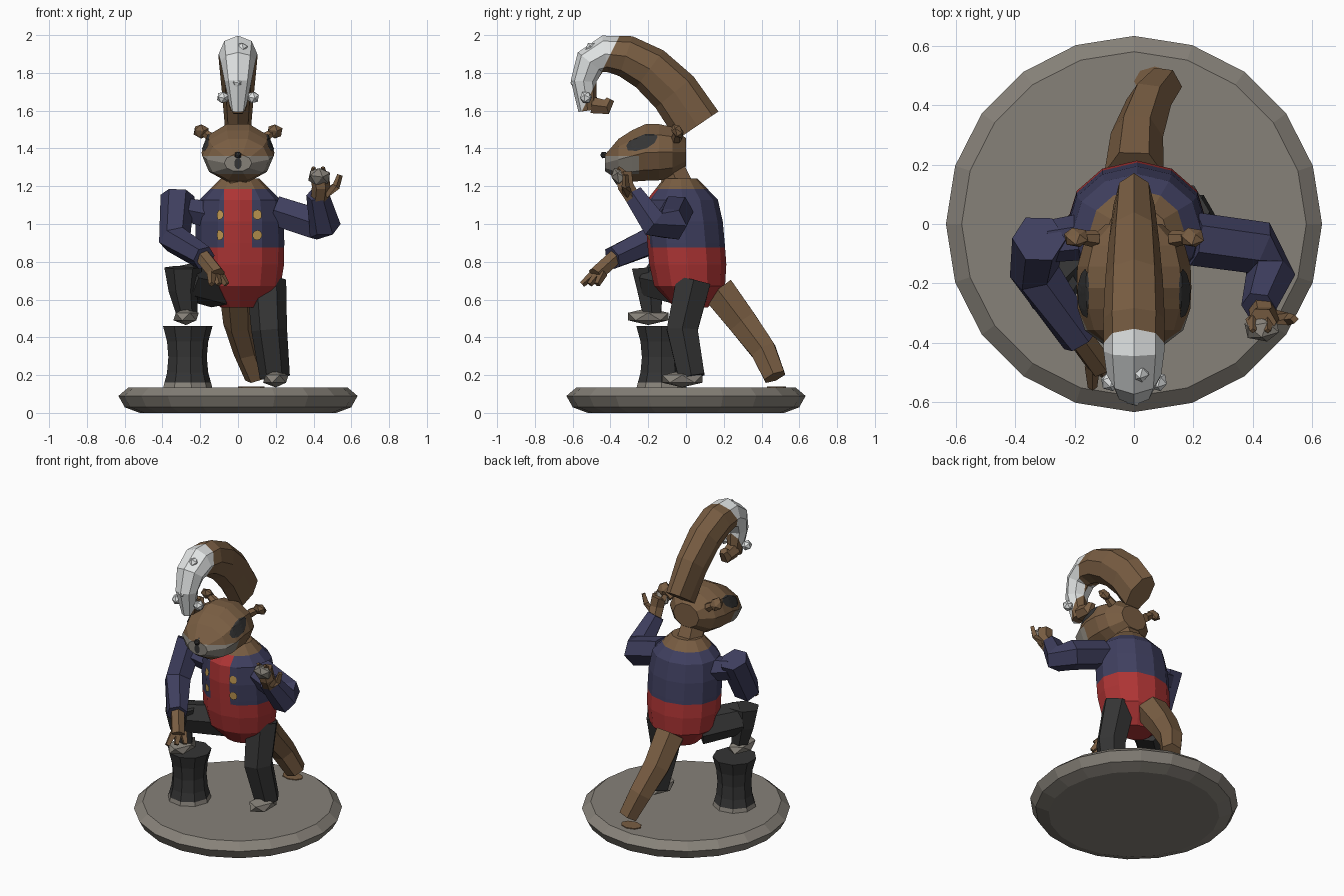
import bpy, bmesh, math
from mathutils import Vector, Matrix
from mathutils.bvhtree import BVHTree

if "Cube" in bpy.data.objects:
    bpy.data.objects.remove(bpy.data.objects["Cube"])

X, Y, Z = Vector((1, 0, 0)), Vector((0, 1, 0)), Vector((0, 0, 1))
COLOURS = {
    "brown": (.19, .11, .055), "red": (.42, .035, .035), "navy": (.05, .05, .115),
    "charcoal": (.035, .035, .035), "grey": (.24, .22, .19),
    "white": (.75, .77, .77), "gold": (.5, .3, .08),
}
NAMES = list(COLOURS)
MATERIALS = []
for colour_name, rgb in COLOURS.items():
    material = bpy.data.materials.new(colour_name)
    material.use_nodes = True
    material.diffuse_color = (*rgb, 1)
    shader = material.node_tree.nodes["Principled BSDF"]
    shader.inputs["Base Color"].default_value = (*rgb, 1)
    MATERIALS.append(material)


def finish(name, bm, colour):
    """Make the object; colour is a name or a rule giving a name per face centre."""
    bm.normal_update()
    mesh = bpy.data.meshes.new(name)
    for material in MATERIALS:
        mesh.materials.append(material)
    for face in bm.faces:
        chosen = colour if isinstance(colour, str) else colour(face.calc_center_median())
        face.material_index = NAMES.index(chosen)
    bm.to_mesh(mesh)
    bm.free()
    part = bpy.data.objects.new(name, mesh)
    bpy.context.collection.objects.link(part)
    return part


def loft(name, colour, rings, sides=8, axis=None, cuts=()):
    """Skin rings of (centre, width, depth); cuts are planes of (point, normal)."""
    bm = bmesh.new()
    centres = [Vector(ring[0]) for ring in rings]
    last = len(rings) - 1
    loops = []
    for i, (centre, width, depth) in enumerate(rings):
        along = axis or (centres[min(i + 1, last)] - centres[max(i - 1, 0)]).normalized()
        hint = Y if abs(along.x) > .8 else X
        across = (hint - along * hint.dot(along)).normalized()
        up = along.cross(across)
        angles = [math.tau * k / sides for k in range(sides)]
        loops.append([bm.verts.new(Vector(centre) + across * width * math.cos(a)
                                   + up * depth * math.sin(a)) for a in angles])
    for low, high in zip(loops, loops[1:]):
        for k in range(sides):
            bm.faces.new((low[k - 1], low[k], high[k], high[k - 1]))
    bm.faces.new(loops[0])
    bm.faces.new(loops[-1])
    for point, normal in cuts:
        everything = bm.verts[:] + bm.edges[:] + bm.faces[:]
        bmesh.ops.bisect_plane(bm, geom=everything, plane_co=point, plane_no=normal)
    bmesh.ops.recalc_face_normals(bm, faces=bm.faces)
    return finish(name, bm, colour)


def limb(name, colour, start, end, *points, sides=6):
    """Bent tube tapering from start to end radius, filled out at its joints."""
    points = [Vector(p) for p in points]
    rings = []
    for i, point in enumerate(points):
        radius = start + (end - start) * i / (len(points) - 1)
        if 0 < i < len(points) - 1:
            bend = (point - points[i - 1]).angle(points[i + 1] - point)
            radius /= max(.8, math.cos(bend / 2))
        rings.append((point, radius, radius))
    return loft(name, colour, rings, sides)


def blob(name, colour, centre, size, tilt=.6):
    """Faceted lump."""
    bm = bmesh.new()
    bmesh.ops.create_icosphere(bm, subdivisions=1, radius=1)
    bm.transform(Matrix.Translation(centre) @ Matrix.Rotation(tilt, 4, "X")
                 @ Matrix.Diagonal((*size, 1)))
    return finish(name, bm, colour)


def patch(name, colour, target, centre, direction, width, height, lift=.006, tilt=0):
    """Thin oval plate laid on the nearest surface of a part."""
    source = bmesh.new()
    source.from_mesh(target.data)
    tree = BVHTree.FromBMesh(source)
    source.free()
    turn = Matrix.Rotation(tilt, 3, "X")
    across = turn @ direction.cross(Z)
    up = turn @ Z
    bm = bmesh.new()
    bmesh.ops.create_circle(bm, cap_ends=True, cap_tris=True, segments=10, radius=1)
    bmesh.ops.subdivide_edges(bm, edges=bm.edges[:], cuts=2, use_grid_fill=True)
    for vert in bm.verts:
        flat = Vector(centre) + across * vert.co.x * width + up * vert.co.y * height
        vert.co = tree.find_nearest(flat)[0] - direction * lift
    bm.normal_update()
    if sum(face.normal.dot(direction) for face in bm.faces) > 0:
        bmesh.ops.reverse_faces(bm, faces=bm.faces[:])
    return finish(name, bm, colour)


# Stone base
loft("stone_base", "grey",
     [((0, 0, z), r, r) for z, r in ((0, .52), (.03, .6), (.09, .633), (.135, .58))],
     sides=20, axis=Z)


# Torso with jacket, shirt strip and bare neck
HEM, COLLAR, STRIP, CHEST = .875, 1.185, .075, -.03


def clothing(c):
    if c.z > COLLAR:
        return "brown"
    if c.z < HEM or (c.y < CHEST and abs(c.x) < STRIP):
        return "red"
    return "navy"


torso_rings = []
for i in range(7):
    t = (i / 3 - 1) * .95
    swell = math.sqrt(1 - t ** 4)
    torso_rings.append(((.01, -.03 * t, .9 + .36 * t), .235 * swell, .205 * swell))
torso = loft("torso", clothing, torso_rings, sides=12, axis=Z,
             cuts=[(Z * HEM, Z), (Z * COLLAR, Z), (X * STRIP, X), (-X * STRIP, X), (Y * CHEST, Y)])
limb("neck", "brown", .09, .08, (0, -.04, 1.2), (0, -.08, 1.3))

# Head with grey muzzle
LIP, CHIN, CHEEK = 1.36, 1.265, -.25


def fur(c):
    return "grey" if c.y < CHEEK and CHIN < c.z < LIP else "brown"


head_rings = []
for i in range(7):
    s = i * .31 - .91
    front = max(s, 0)
    swell = .193 * math.sqrt(1 - abs(s) ** 3)
    head_rings.append(((0, -.21 - .23 * s, 1.38 - .06 * front), swell, swell * (.82 - .2 * front)))
head = loft("head", fur, head_rings, sides=10, axis=-Y,
            cuts=[(Z * LIP, Z), (Z * CHIN, Z), (Y * CHEEK, Y)])
blob("muzzle_bridge", "grey", (0, -.4, 1.36), (.04, .03, .03))
blob("nose", "charcoal", (0, -.435, 1.365), (.02, .02, .02))
patch("mouth", "charcoal", head, (0, -.44, 1.32), Y, .02, .03)

# Paired buttons, eye patches and ears
for side in (-1, 1):
    for height in (.94, 1.05):
        patch("button", "gold", torso, (side * .105, -.2, height), Y, .027, .027, lift=.009)
    patch("eye_patch", "charcoal", head, (side * .16, -.235, 1.44), -X * side, .09, .055, tilt=.45)
    blob("ear", "brown", (side * .195, -.045, 1.49), (.045, .03, .045))
    limb("ear_root", "brown", .03, .02, (side * .13, -.05, 1.45), (side * .19, -.045, 1.49))

# Curled plume along a cubic curve, with a white outer tip
EDGE, EDGE_DIRECTION = Vector((0, -.36, 1.98)), Vector((0, 1, -.5)).normalized()


def plume_colour(c):
    return "white" if (c - EDGE).dot(EDGE_DIRECTION) < 0 else "brown"


handles = [Vector((0, y, z)) for y, z in ((.06, 1.52), (-.2, 2), (-.65, 2.03), (-.52, 1.6))]
plume_rings = []
for i in range(8):
    t = i / 7
    centre = sum((h * math.comb(3, k) * t ** k * (1 - t) ** (3 - k)
                  for k, h in enumerate(handles)), Vector())
    width = .07 + .035 * math.sin(math.pi * t) - .03 * t ** 5
    plume_rings.append((centre, width, .05 + .085 * (1 - t ** 1.5)))
loft("plume", plume_colour, plume_rings, cuts=[(EDGE, EDGE_DIRECTION)])
limb("plume_hook", "brown", .05, .025, (0, -.5, 1.63), (0, -.42, 1.62), (0, -.4, 1.66))
tufts = [(s * .08, -.58 + .05 * abs(s), 1.75 - .08 * abs(s)) for s in (-1, 0, 1)]
for place in tufts + [(.02, -.5, 1.93)]:
    blob("plume_tuft", "white", place, (.034, .034, .034))

# Lower tail and its mark on the base
limb("tail", "brown", .1, .065, (0, .17, .65), (.01, .3, .48), (.05, .41, .33), (.1, .47, .19))
loft("tail_mark", "brown", [((.07, .48, z), .07, .05) for z in (.13, .14)], axis=Z)

# Raised left arm and hand
limb("left_arm", "navy", .09, .06, (.2, -.05, 1.07), (.42, -.08, 1), (.46, -.17, 1),
     (.42, -.28, 1.16))
limb("left_hand", "brown", .045, .05, (.43, -.27, 1.12), (.44, -.32, 1.2), (.43, -.33, 1.27))
blob("left_palm", "grey", (.43, -.35, 1.25), (.065, .045, .055))
limb("left_thumb", "brown", .025, .015, (.46, -.31, 1.16), (.52, -.32, 1.2), (.54, -.32, 1.26), sides=4)
for x in (.4, .45):
    limb("left_finger", "brown", .025, .01, (x, -.32, 1.25), (x, -.36, 1.3), sides=4)

# Lowered right arm and hand
limb("right_arm", "navy", .09, .065, (-.32, -.05, 1.15), (-.335, -.16, .92), (-.18, -.39, .82))
limb("right_shoulder", "navy", .08, .07, (-.15, -.04, 1.05), (-.3, -.06, 1.08))
limb("right_hand", "brown", .045, .045, (-.19, -.37, .83), (-.11, -.48, .73))
for spread in (-1, 0, 1):
    limb("right_finger", "brown", .026, .016, (-.12 + spread * .02, -.46 + spread * .02, .74),
         (-.1 + spread * .04, -.51 + spread * .04, .68), sides=4)

# Standing left leg
limb("left_leg", "charcoal", .105, .08, (.15, .04, .7), (.165, -.02, .44), (.195, .03, .19))

# Bent right leg
limb("right_thigh", "charcoal", .11, .1, (-.1, 0, .66), (-.28, -.18, .7))
limb("right_shin", "charcoal", .1, .055, (-.29, -.2, .77), (-.29, -.19, .65), (-.27, -.18, .52))

# Feet
for side, ankle in (("left", (.2, -.02, .18)), ("right", (-.275, -.2, .51))):
    blob(side + "_foot", "grey", ankle, (.075, .125, .045), tilt=0)

# Stump under the raised foot, with a pale rim at its foot
RIM = .16
stump_rings = []
for i in range(5):
    radius = .105 + .03 * (i / 2 - 1) ** 2
    stump_rings.append(((-.27, -.13, .13 + .33 * i / 4), radius, radius))
loft("stump", lambda c: "grey" if c.z < RIM else "charcoal", stump_rings, sides=9, axis=Z,
     cuts=[(Z * RIM, Z)])
